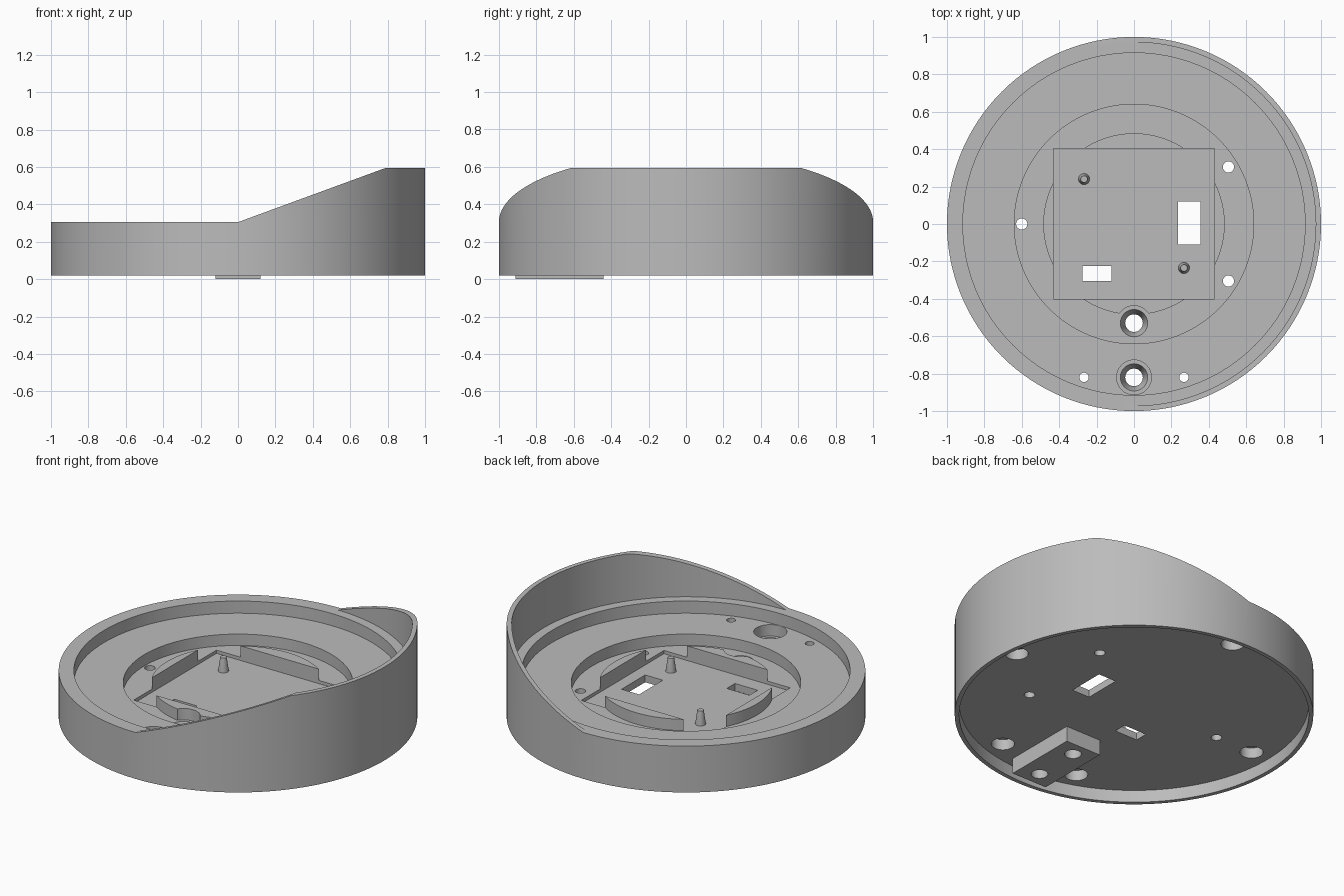
import bpy, bmesh, math
from mathutils import Matrix, Vector

cube = bpy.data.objects.get("Cube")
if cube:
    bpy.data.objects.remove(cube, do_unlink=True)

grey = bpy.data.materials.new("plain grey")
grey.use_nodes = True
grey.diffuse_color = (0.5, 0.5, 0.5, 1)
grey.node_tree.nodes["Principled BSDF"].inputs["Base Color"].default_value = (0.5, 0.5, 0.5, 1)


def finish(name, bm):
    bmesh.ops.recalc_face_normals(bm, faces=bm.faces[:])
    mesh = bpy.data.meshes.new(name)
    bm.to_mesh(mesh)
    bm.free()
    mesh.materials.append(grey)
    obj = bpy.data.objects.new(name, mesh)
    bpy.context.scene.collection.objects.link(obj)
    return obj


def lathe(name, profile, x=0, y=0, steps=32):
    """Revolve (radius, height) points around a vertical axis at x, y."""
    bm = bmesh.new()
    verts = [bm.verts.new((r, 0, z)) for r, z in profile]
    edges = [bm.edges.new(pair) for pair in zip(verts, verts[1:])]
    bmesh.ops.spin(bm, geom=verts + edges, cent=(0, 0, 0), axis=(0, 0, 1),
                   angle=math.tau, steps=steps)
    bmesh.ops.remove_doubles(bm, verts=bm.verts[:], dist=1e-5)
    bmesh.ops.translate(bm, verts=bm.verts[:], vec=(x, y, 0))
    return finish(name, bm)


def cylinder(name, x, y, r, z0, z1):
    return lathe(name, [(0, z0), (r, z0), (r, z1), (0, z1)], x, y)


def box(name, low, high):
    bm = bmesh.new()
    low, high = Vector(low), Vector(high)
    bmesh.ops.create_cube(bm, size=1, matrix=Matrix.Translation((low + high) / 2)
                          @ Matrix.Diagonal((high - low).to_4d()))
    return finish(name, bm)


def prism(name, outline, depth):
    """Extrude an x, z outline along y, centred."""
    bm = bmesh.new()
    face = bm.faces.new([bm.verts.new((x, -depth, z)) for x, z in outline])
    geom = bmesh.ops.extrude_face_region(bm, geom=[face])["geom"]
    moved = [v for v in geom if isinstance(v, bmesh.types.BMVert)]
    bmesh.ops.translate(bm, verts=moved, vec=(0, 2 * depth, 0))
    return finish(name, bm)


def combine(target, tool, operation="DIFFERENCE"):
    tool.hide_render = True
    mod = target.modifiers.new("combine", "BOOLEAN")
    mod.operation, mod.solver, mod.object = operation, "EXACT", tool
    graph = bpy.context.evaluated_depsgraph_get()
    mesh = bpy.data.meshes.new_from_object(target.evaluated_get(graph))
    target.modifiers.clear()
    target.data = mesh
    bpy.data.objects.remove(tool, do_unlink=True)


# Heights of the main levels
PLATE, POCKET, RING, FLOOR, RIM, TOP = 0.095, 0.14, 0.16, 0.23, 0.305, 0.595

# Round housing with stepped floor and a thin full-height wall
body = lathe("housing", [
    (0, PLATE), (0.975, PLATE), (0.975, 0.02), (1, 0.02), (1, TOP),
    (0.972, TOP), (0.972, RIM), (0.915, RIM), (0.915, FLOOR), (0.64, FLOOR),
    (0.64, RING), (0.485, RING), (0.485, FLOOR), (0, FLOOR)], steps=128)

# Trim the wall to a sloping hood on one side
combine(body, prism("hood_trim", [(-2, RIM), (0, RIM), (0.79, TOP), (0.79, 1), (-2, 1)], 2))

# Cable block below the plate
combine(body, box("cable_block", (-0.12, -0.91, 0), (0.12, -0.44, 0.12)), "UNION")

# Square pocket and the two windows in its floor
combine(body, box("pocket", (-0.43, -0.4, POCKET), (0.43, 0.405, 0.5)))
combine(body, box("large_window", (0.235, -0.11, 0), (0.355, 0.12, 0.5)))
combine(body, box("small_window", (-0.275, -0.305, 0), (-0.12, -0.225, 0.5)))

# Countersunk holes through the block
for y in (-0.53, -0.82):
    combine(body, lathe("bolt_hole", [
        (0, -0.1), (0.047, -0.1), (0.047, 0.09), (0.073, RING),
        (0.093, RING), (0.093, 0.4), (0, 0.4)], 0, y))

# Plain through holes in the ring
for x, y in ((-0.6, 0), (0.505, 0.305), (0.505, -0.305)):
    combine(body, cylinder("ring_hole", x, y, 0.03, 0, 0.5))

# Small holes with counterbores from below
for side in (-1, 1):
    combine(body, cylinder("screw_hole", side * 0.267, -0.82, 0.025, 0, 0.28))
    combine(body, cylinder("counterbore", side * 0.267, -0.82, 0.065, 0, 0.16))

# Blind foot sockets below
for x, y in ((0.855, 0), (-0.855, 0), (0, 0.855)):
    combine(body, cylinder("foot_socket", x, y, 0.065, 0, 0.16))

# Tapered locating pins
pins = [lathe("locating_pin", [(0, 0.12), (0.03, 0.12), (0.03, POCKET),
                               (0.018, 0.225), (0, 0.225)], x, y, 24)
        for x, y in ((-0.267, 0.24), (0.267, -0.235))]

for obj in bpy.context.selected_objects:
    obj.select_set(False)
for obj in [body] + pins:
    obj.select_set(True)
bpy.context.view_layer.objects.active = body
bpy.ops.object.shade_smooth_by_angle(angle=math.radians(30))
